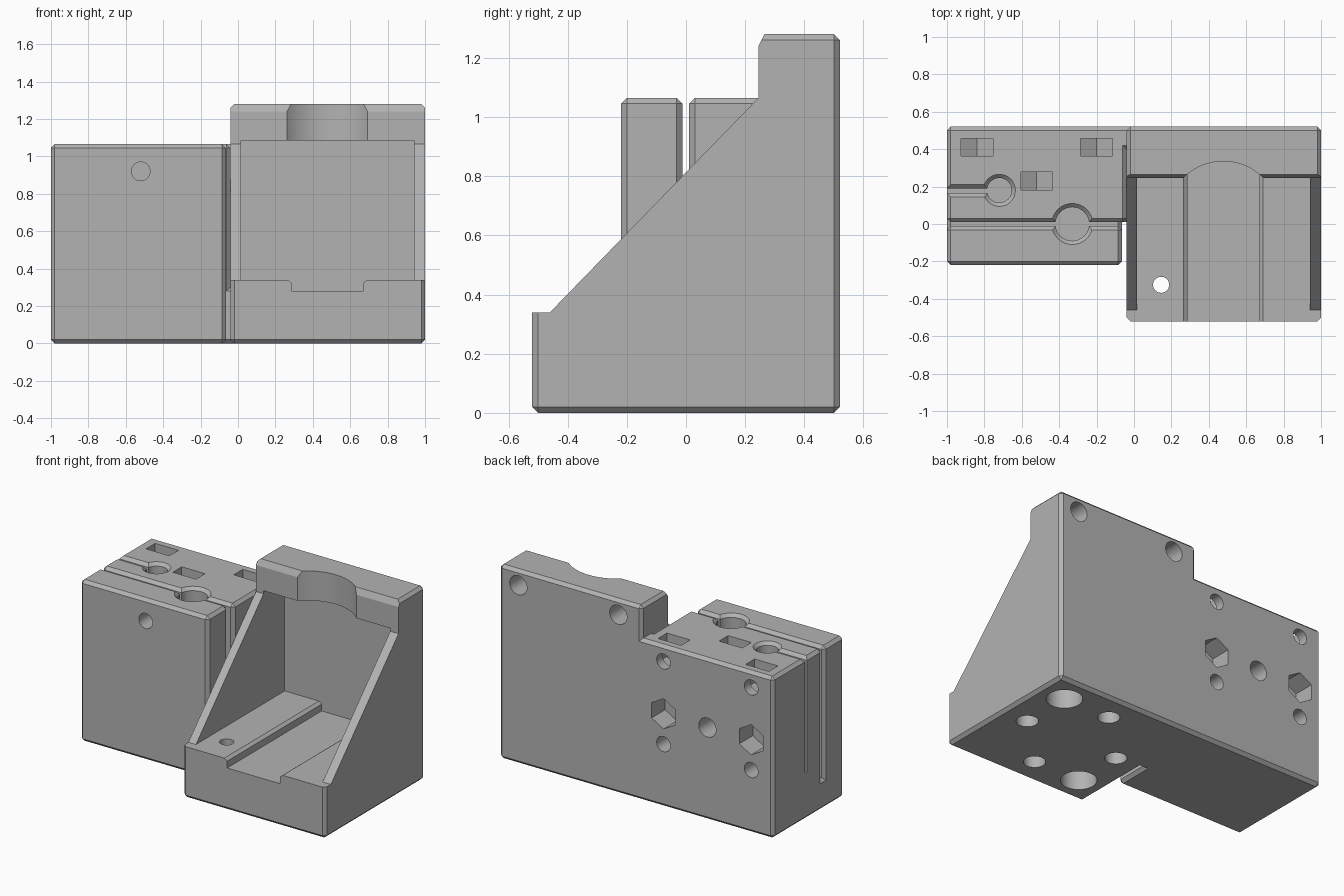
import bpy, bmesh, math
from mathutils import Vector

if "Cube" in bpy.data.objects:
    bpy.data.objects.remove(bpy.data.objects["Cube"], do_unlink=True)

grey = bpy.data.materials.new("mid_grey")
grey.use_nodes = True
colour = (0.45, 0.45, 0.45, 1)
grey.diffuse_color = colour
grey.node_tree.nodes["Principled BSDF"].inputs["Base Color"].default_value = colour


def finish(bm, name):
    bmesh.ops.recalc_face_normals(bm, faces=bm.faces[:])
    mesh = bpy.data.meshes.new(name)
    bm.to_mesh(mesh)
    bm.free()
    mesh.materials.append(grey)
    obj = bpy.data.objects.new(name, mesh)
    bpy.context.collection.objects.link(obj)
    return obj


def box(name, low, high, chamfer=0.0):
    bm = bmesh.new()
    bmesh.ops.create_cube(bm, size=1)
    for v in bm.verts:
        v.co = Vector([l + (h - l) * (c + 0.5) for l, h, c in zip(low, high, v.co)])
    if chamfer:
        bmesh.ops.bevel(bm, geom=bm.edges[:], offset=chamfer, segments=1, affect='EDGES')
    return finish(bm, name)


def prism(name, points, axis, start, end):
    """Extrude a 2D outline along one axis; the outline uses the other two axes in order."""
    def place(p, d):
        co = list(p)
        co.insert("xyz".index(axis), d)
        return co
    bm = bmesh.new()
    face = bm.faces.new([bm.verts.new(place(p, start)) for p in points])
    new = bmesh.ops.extrude_face_region(bm, geom=[face])["geom"]
    shift = Vector(place((0, 0), end - start))
    bmesh.ops.translate(bm, vec=shift, verts=[g for g in new if isinstance(g, bmesh.types.BMVert)])
    return finish(bm, name)


def rod(name, centre, radius, axis, start, end, sides=32):
    turn = math.pi / 2
    ring = [(centre[0] + radius * math.cos(turn + math.tau * i / sides),
             centre[1] + radius * math.sin(turn + math.tau * i / sides)) for i in range(sides)]
    return prism(name, ring, axis, start, end)


def combine(target, other, operation):
    mod = target.modifiers.new("combine", 'BOOLEAN')
    mod.operation = operation
    mod.solver = 'EXACT'
    mod.object = other
    bpy.context.view_layer.objects.active = target
    bpy.ops.object.modifier_apply(modifier=mod.name)
    bpy.data.objects.remove(other, do_unlink=True)


def cut(other):
    combine(body, other, 'DIFFERENCE')


C = 0.02          # chamfer width
TOP = 1.065       # clamp block height
BACK = 0.52

# Motor bracket, with its sloping front and the raised bar at the back
body = box("bracket_and_clamp", (-0.04, -BACK, 0), (1, BACK, 1.28), C)
cut(prism("slope", [(-0.6, 0.34), (-0.46, 0.34), (0.245, TOP), (0.245, 1.24),
                    (0.265, 1.28), (0.265, 1.4), (-0.6, 1.4)], "x", -0.2, 1.2))

# Clamp block: back half, front jaw, the web under the jaw slot, and joining plates
for name, low, high in [
        ("block_back", (-1, 0.01, 0), (-0.041, BACK, TOP)),
        ("front_jaw", (-1, -0.22, 0), (-0.065, -0.012, TOP)),
        ("jaw_web", (-1, -0.22, 0), (-0.065, 0.3, 0.2)),
        ("back_plate", (-1, 0.4, 0), (1, BACK, TOP)),
        ("bottom_plate", (-1, 0.01, 0), (1, BACK, 0.3))]:
    combine(body, box(name, low, high, C), 'UNION')

# Motor cavity, channel in its floor and round recess in the bar
cut(box("cavity", (0.015, -0.6, 0.34), (0.94, 0.465, 1.085)))
cut(prism("channel", [(0.265, 0.36), (0.265, 0.34), (0.285, 0.325), (0.285, 0.28), (0.67, 0.28),
                      (0.67, 0.325), (0.69, 0.34), (0.69, 0.36)], "y", -0.6, 0.465))
cut(rod("bar_recess", (0.4775, 0.033), 0.302, "z", 1.07, 1.4, 96))

# Vertical rod bores with countersunk rims
for x, y, r, floor in [(-0.33, 0.0, 0.09, 0.2), (-0.72, 0.18, 0.066, 0.31)]:
    cut(rod("bore", (x, y), r, "z", floor, 1.2))
    bm = bmesh.new()
    bmesh.ops.create_cone(bm, cap_ends=True, segments=32, radius1=r - C, radius2=r + 2 * C, depth=3 * C)
    bmesh.ops.translate(bm, vec=(x, y, TOP - C / 2), verts=bm.verts[:])
    cut(finish(bm, "bore_rim"))

# Clamping slot of the small bore, flared at the top
cut(prism("small_slot", [(0.165, 0.31), (0.19, 0.31), (0.19, TOP - C), (0.23, TOP + C),
                         (0.125, TOP + C), (0.165, TOP - C)], "x", -1.1, -0.74))

# Nut pockets open at the top, with pointed floors
for x, y, z in [(-0.84, 0.41, 0.96), (-0.2, 0.41, 0.96), (-0.52, 0.23, 0.92)]:
    cut(prism("nut_pocket", [(x - 0.085, 1.2), (x - 0.085, z - 0.05), (x, z - 0.1),
                             (x + 0.085, z - 0.05), (x + 0.085, 1.2)], "y", y - 0.047, y + 0.047))

# Bolt holes and hexagonal recesses in the back
for x in (-0.84, -0.2):
    for z in (0.96, 0.415):
        cut(rod("bolt_hole", (x, z), 0.05, "y", 0.25, 0.6))
    cut(rod("hex_recess", (x, 0.615), 0.1, "y", 0.38, 0.6, 6))
cut(rod("middle_hole", (-0.52, 0.61), 0.063, "y", 0.3, 0.6))
cut(rod("jaw_bolt_hole", (-0.52, 0.92), 0.05, "y", -0.3, 0.35))
for x in (0.13, 0.86):
    cut(rod("bar_hole", (x, 1.18), 0.063, "y", 0.36, 0.6))

# Holes in the underside
for x, y, r, depth in [(0.82, 0.34, 0.108, 0.2), (0.14, -0.34, 0.108, 0.2), (0.82, 0, 0.066, 0.15),
                       (0.14, 0, 0.066, 0.15), (0.48, 0.34, 0.066, 0.15), (0.48, -0.34, 0.066, 0.15)]:
    cut(rod("base_hole", (x, y), r, "z", -0.1, depth))
cut(rod("through_hole", (0.145, -0.325), 0.043, "z", -0.1, 0.5))

# Flat faces, with only the round walls blended
bpy.context.view_layer.objects.active = body
body.select_set(True)
bpy.ops.object.shade_smooth_by_angle(angle=math.radians(20))
